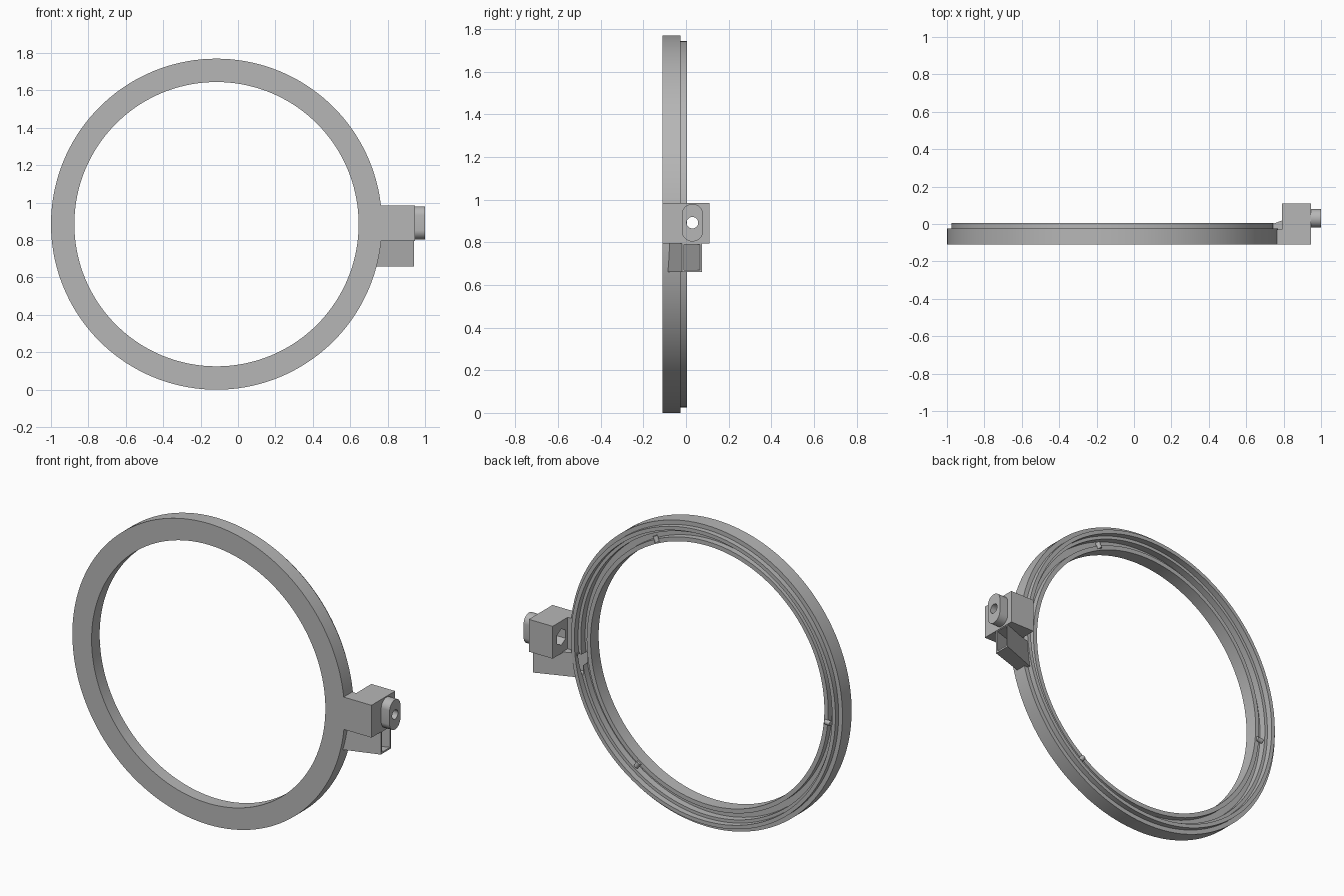
import bpy, bmesh
from math import sin, cos, pi, radians
from mathutils import Vector, Matrix

if "Cube" in bpy.data.objects:
    bpy.data.objects.remove(bpy.data.objects["Cube"])

CX, CZ, R = -0.115, 0.885, 0.885
BOSS_Y, BOSS_Z = 0.03, 0.892

grey = bpy.data.materials.new("plain grey")
grey.use_nodes = True
colour = (0.47, 0.47, 0.47, 1)
grey.diffuse_color = colour
grey.node_tree.nodes["Principled BSDF"].inputs["Base Color"].default_value = colour


def finish(bm, name):
    bmesh.ops.recalc_face_normals(bm, faces=bm.faces)
    mesh = bpy.data.meshes.new(name)
    bm.to_mesh(mesh)
    bm.free()
    mesh.materials.append(grey)
    obj = bpy.data.objects.new(name, mesh)
    bpy.context.collection.objects.link(obj)
    return obj


def loft(name, start, end):
    """Solid between two matching outlines."""
    bm = bmesh.new()
    a = [bm.verts.new(p) for p in start]
    b = [bm.verts.new(p) for p in end]
    bm.faces.new(a)
    bm.faces.new(b)
    for i in range(len(a)):
        j = (i + 1) % len(a)
        bm.faces.new((a[i], a[j], b[j], b[i]))
    return finish(bm, name)


def along_x(name, outline, x0, x1):
    return loft(name, [(x0, y, z) for y, z in outline], [(x1, y, z) for y, z in outline])


def polygon(radius, sides, stretch=0.0):
    """Regular outline, or a stadium when stretched upwards."""
    pts = []
    for i in range(sides):
        a = 2 * pi * (i + 0.5) / sides
        shift = stretch if sin(a) > 0 else -stretch
        pts.append((BOSS_Y + radius * cos(a), BOSS_Z + radius * sin(a) + shift))
    return pts


def select_only(obj):
    bpy.ops.object.select_all(action='DESELECT')
    obj.select_set(True)
    bpy.context.view_layer.objects.active = obj


def cut(obj, cutter):
    mod = obj.modifiers.new("cut", 'BOOLEAN')
    mod.operation, mod.solver, mod.object = 'DIFFERENCE', 'EXACT', cutter
    select_only(obj)
    bpy.ops.object.modifier_apply(modifier=mod.name)


def smooth(obj):
    select_only(obj)
    bpy.ops.object.shade_smooth_by_angle(angle=radians(30))


# Ring: radius and depth profile, turned about the front-to-back axis
profile = [(0.76, -0.11), (R, -0.11), (R, -0.025), (0.86, -0.025), (0.86, 0.005),
           (0.838, 0.005), (0.838, -0.03), (0.82, -0.03), (0.82, -0.07),
           (0.785, -0.07), (0.785, -0.035), (0.76, -0.035)]
bm = bmesh.new()
verts = [bm.verts.new((CX + r, y, CZ)) for r, y in profile]
edges = [bm.edges.new((verts[i], verts[i - 1])) for i in range(len(verts))]
bmesh.ops.spin(bm, geom=verts + edges, cent=(CX, 0, CZ), axis=(0, 1, 0),
               angle=2 * pi, steps=144)
bmesh.ops.remove_doubles(bm, verts=bm.verts, dist=0.0005)
ring = finish(bm, "ring")


# Slanted cable duct beside the ring, with a hollow cutter
def duct_section(x, wall):
    t = min(max((x - 0.71) / 0.23, -0.1), 1.1)
    y0 = -0.095 + 0.075 * t + wall
    y1 = -0.012 + 0.087 * t - wall
    z0, z1 = 0.66 + wall, 0.8 - wall
    return [(x, y0, z0), (x, y1, z0), (x, y1, z1), (x, y0, z1)]


duct = loft("cable_duct", duct_section(0.715, 0), duct_section(0.942, 0))
hollow = loft("duct_cutter", duct_section(0.69, 0.01), duct_section(0.96, 0.01))
cut(ring, hollow)
cut(duct, hollow)

# Clamp block with its arm to the ring
outline = [(0.73, -0.11), (0.945, -0.11), (0.945, 0.11),
           (0.79, 0.11), (0.79, -0.03), (0.73, -0.03)]
block = loft("clamp_block", [(x, y, 0.795) for x, y in outline],
             [(x, y, 0.985) for x, y in outline])

# Oval boss on the outer face
boss = along_x("oval_boss", polygon(0.05, 48, 0.038), 0.94, 1.0)

# Screw hole and hexagonal nut pocket
hole = along_x("hole_cutter", polygon(0.027, 32), 0.7, 1.1)
pocket = along_x("nut_cutter", polygon(0.048, 6), 0.76, 0.85)
cut(block, hole)
cut(block, pocket)
cut(boss, hole)

# Three small locating pins on the inner rim
for i in range(3):
    a = radians(65 + 120 * i)
    bm = bmesh.new()
    turn = Matrix.Rotation(-a, 4, 'Y')
    place = Matrix.Translation(Vector((CX, 0, CZ))) @ turn
    bmesh.ops.create_cone(bm, cap_ends=True, segments=20, radius1=0.014, radius2=0.014, depth=0.035,
                          matrix=place @ Matrix.Translation((0.787, -0.034, 0))
                          @ Matrix.Rotation(pi / 2, 4, 'Y'))
    smooth(finish(bm, "locating_pin_%d" % (i + 1)))

for helper in (hollow, hole, pocket):
    bpy.data.objects.remove(helper)
for part in (ring, duct, block, boss):
    smooth(part)
